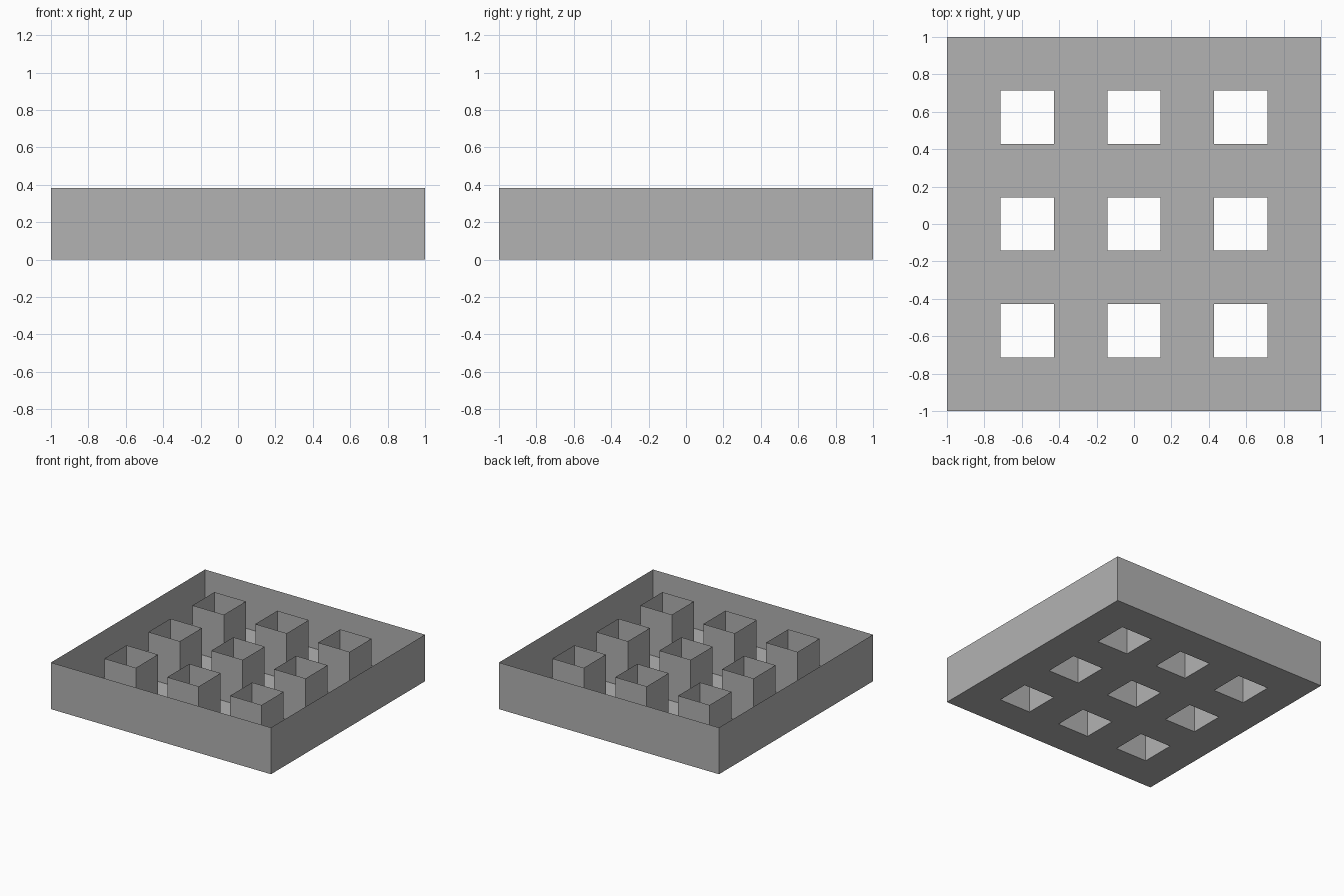
import bpy
import bmesh

if "Cube" in bpy.data.objects:
    bpy.data.objects.remove(bpy.data.objects["Cube"])

HEIGHT = 0.383
CELLS = 7  # floor divided in sevenths; every other inner cell is an opening

grey = bpy.data.materials.new("plain_grey")
grey.diffuse_color = (0.448, 0.448, 0.448, 1.0)
grey.use_nodes = True
grey.node_tree.nodes["Principled BSDF"].inputs["Base Color"].default_value = grey.diffuse_color

bm = bmesh.new()

# Thin floor sheet
bmesh.ops.create_grid(bm, x_segments=CELLS, y_segments=CELLS, size=1.0)

# Nine square openings
def cell(v):
    return int((v + 1) / 2 * CELLS)

holes = [f for f in bm.faces
         if cell(f.calc_center_median().x) % 2 == 1
         and cell(f.calc_center_median().y) % 2 == 1]
bmesh.ops.delete(bm, geom=holes, context='FACES')

# Outer walls and open square tubes rise from every floor border
border = [e for e in bm.edges if e.is_boundary]
raised = bmesh.ops.extrude_edge_only(bm, edges=border)["geom"]
top = [g for g in raised if isinstance(g, bmesh.types.BMVert)]
bmesh.ops.translate(bm, verts=top, vec=(0, 0, HEIGHT))

# Underside faces down, outer walls face out
bmesh.ops.recalc_face_normals(bm, faces=bm.faces)
bm.faces.ensure_lookup_table()
floor = next(f for f in bm.faces if abs(f.normal.z) > 0.5)
if floor.normal.z > 0:
    bmesh.ops.reverse_faces(bm, faces=bm.faces)

mesh = bpy.data.meshes.new("tray_with_tubes")
bm.to_mesh(mesh)
bm.free()
mesh.materials.append(grey)
tray = bpy.data.objects.new("tray_with_tubes", mesh)
bpy.context.collection.objects.link(tray)
